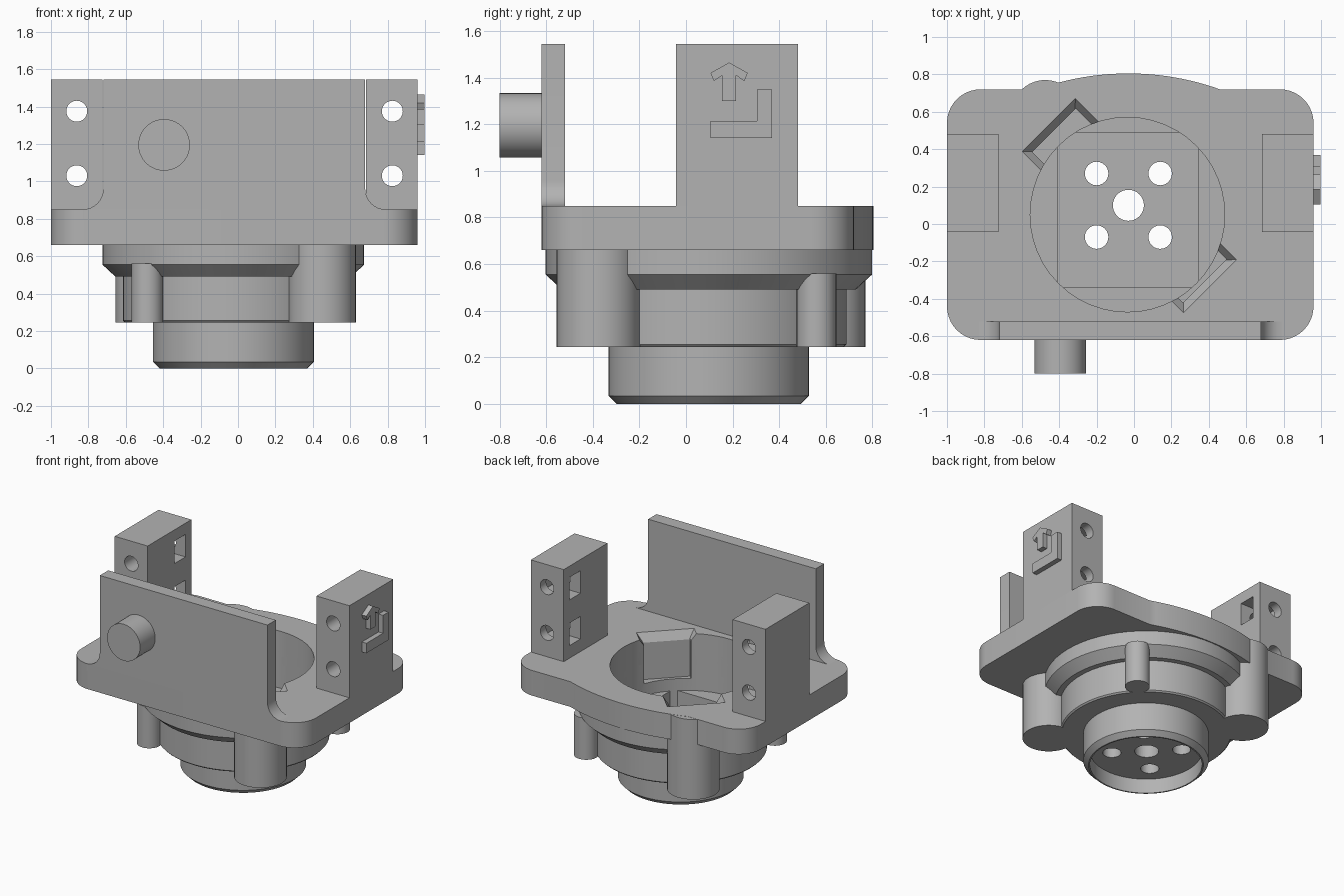
import bpy, bmesh, math

if "Cube" in bpy.data.objects:
    bpy.data.objects.remove(bpy.data.objects["Cube"])

grey = bpy.data.materials.new("plain_grey")
grey.use_nodes = True
COLOUR = (0.45, 0.45, 0.45, 1)
grey.diffuse_color = COLOUR
grey.node_tree.nodes["Principled BSDF"].inputs["Base Color"].default_value = COLOUR

CX, CY = -0.025, 0.098        # axis of the round housing
PLATE_LOW, PLATE_TOP, TOP = 0.66, 0.85, 1.545


def finish(name, bm):
    bmesh.ops.recalc_face_normals(bm, faces=bm.faces)
    mesh = bpy.data.meshes.new(name)
    bm.to_mesh(mesh)
    bm.free()
    mesh.materials.append(grey)
    obj = bpy.data.objects.new(name, mesh)
    bpy.context.collection.objects.link(obj)
    return obj


def place(axis, u, v, w):
    return {"x": (w, u, v), "y": (u, w, v), "z": (u, v, w)}[axis]


def prism(name, pts, axis, a, b, end_pts=None):
    """Extrude an outline along an axis, optionally tapering to a second outline."""
    bm = bmesh.new()
    low = [bm.verts.new(place(axis, u, v, a)) for u, v in pts]
    high = [bm.verts.new(place(axis, u, v, b)) for u, v in (end_pts or pts)]
    bm.faces.new(low)
    bm.faces.new(high)
    n = len(pts)
    for i in range(n):
        j = (i + 1) % n
        bm.faces.new((low[i], low[j], high[j], high[i]))
    return finish(name, bm)


def arc(cx, cy, r, start, end, steps):
    angles = [math.radians(start + (end - start) * i / steps) for i in range(steps + 1)]
    return [(cx + r * math.cos(t), cy + r * math.sin(t)) for t in angles]


def circle(cx, cy, r, n=40):
    return arc(cx, cy, r, 0, 360, n)[:-1]


def rect(x0, x1, y0, y1):
    return [(x0, y0), (x1, y0), (x1, y1), (x0, y1)]


def diagonal_rect(half_len, half_wid):
    """Rectangle around the housing axis, turned toward the large posts."""
    s = math.sqrt(0.5)
    return [(CX + s * (u + v), CY + s * (v - u))
            for u, v in rect(-half_len, half_len, -half_wid, half_wid)]


def lathe(name, profile, segments=64):
    bm = bmesh.new()
    verts = [bm.verts.new((CX + r, CY, z)) for r, z in profile]
    edges = [bm.edges.new(pair) for pair in zip(verts, verts[1:])]
    bmesh.ops.spin(bm, geom=verts + edges, cent=(CX, CY, 0), axis=(0, 0, 1),
                   angle=math.tau, steps=segments)
    bmesh.ops.remove_doubles(bm, verts=bm.verts, dist=0.0005)
    return finish(name, bm)


def cut(obj, cutters):
    bpy.context.view_layer.objects.active = obj
    for cutter in cutters:
        mod = obj.modifiers.new("cut", "BOOLEAN")
        mod.operation, mod.solver, mod.object = "DIFFERENCE", "EXACT", cutter
        bpy.ops.object.modifier_apply(modifier=mod.name)


def smooth(obj):
    bpy.ops.object.select_all(action="DESELECT")
    obj.select_set(True)
    bpy.context.view_layer.objects.active = obj
    bpy.ops.object.shade_smooth_by_angle(angle=math.radians(30))


# Base plate: rounded rectangle with a shallow bulge along the back
R = 0.18
outline = (arc(-1 + R, -0.62 + R, R, 180, 270, 10) + arc(0.96 - R, -0.62 + R, R, 270, 360, 10)
           + arc(0.96 - R, 0.72 - R, R, 0, 90, 10)
           + arc(-0.03, -0.645, 1.45, 70.2, 109.8, 24)
           + arc(-1 + R, 0.72 - R, R, 90, 180, 10))
plate = prism("base_plate", outline, "z", PLATE_LOW, PLATE_TOP)

# Round housing: neck, drum and flared collar in one turned profile
housing = lathe("round_housing", [
    (0, 0.11), (0.385, 0.11), (0.385, 0), (0.395, 0), (0.43, 0.035), (0.43, 0.245),
    (0.58, 0.245), (0.59, 0.255), (0.59, 0.49), (0.63, 0.49), (0.70, 0.555),
    (0.70, 0.70), (0, 0.70)])

# Large and small posts around the drum
large_posts = []
for label, x, y in (("front", 0.45, -0.375), ("back", -0.475, 0.59)):
    large_posts.append(prism(label + "_large_post", circle(x, y, 0.18), "z", 0.245, 0.849))
small_posts = [prism(label + "_small_post", circle(x, y, 0.085, 28), "z", 0.245, 0.56)
               for label, x, y in (("front", -0.485, -0.365), ("back", 0.44, 0.56))]

# Cavity: bore, squarish well, chamfered diagonal notches and floor holes
bore = circle(-0.035, 0.05, 0.52, 48)
cavity = [
    prism("bore_cutter", bore, "z", 0.42, 1.0),
    prism("well_cutter", rect(-0.41, 0.345, -0.34, 0.49), "z", 0.29, 0.5),
    prism("notch_cutter", diagonal_rect(0.57, 0.165), "z", 0.51, 1.0),
    prism("notch_chamfer_cutter", diagonal_rect(0.565, 0.155), "z", 0.78, 0.86,
          diagonal_rect(0.615, 0.207)),
]
bore_limit = prism("well_limit", bore, "z", 0.2, 0.6)
bpy.context.view_layer.objects.active = cavity[1]
limit = cavity[1].modifiers.new("limit", "BOOLEAN")
limit.operation, limit.solver, limit.object = "INTERSECT", "EXACT", bore_limit
bpy.ops.object.modifier_apply(modifier=limit.name)

floor_holes = [prism("centre_hole_cutter", circle(-0.03, 0.1, 0.083, 32), "z", 0.05, 0.6)]
for sx in (-1, 1):
    for sy in (-1, 1):
        floor_holes.append(prism("floor_hole_cutter",
                                 circle(-0.03 + sx * 0.17, 0.1 + sy * 0.17, 0.063, 24),
                                 "z", 0.05, 0.6))
cut(plate, [cavity[0], cavity[2], cavity[3]])
cut(housing, cavity + floor_holes)
for post in large_posts:
    cut(post, cavity)

# Front wall with flared feet
F = 0.11
wall_pts = ([(-0.72 - F, 0.8)] + arc(-0.72 - F, PLATE_TOP + F, F, 270, 360, 8)
            + [(-0.72, TOP), (0.68, TOP)]
            + arc(0.68 + F, PLATE_TOP + F, F, 180, 270, 8) + [(0.68 + F, 0.8)])
wall = prism("front_wall", wall_pts, "y", -0.62, -0.52)

# Round peg on the front wall
peg = prism("front_peg", circle(-0.395, 1.195, 0.138), "y", -0.8, -0.6)

# Side blocks with bolt holes and nut pockets opening inward
blocks, helpers = [], []
for label, x0, x1, hole_x, inner in (("right", -1, -0.725, -0.862, -0.70),
                                     ("left", 0.685, 0.96, 0.825, 0.66)):
    block = prism(label + "_block", rect(x0, x1, -0.042, 0.48), "z", 0.84, TOP)
    deep = hole_x + (hole_x - inner) * 0.6
    cutters = []
    for z in (1.03, 1.375):
        cutters.append(prism("bolt_cutter", circle(hole_x, z, 0.056, 28), "y", -0.2, 0.6))
        cutters.append(prism("pocket_cutter", rect(0.28, 0.41, z - 0.085, z + 0.085), "x",
                             min(inner, deep), max(inner, deep)))
    cut(block, cutters)
    blocks.append(block)
    helpers += cutters

# Raised arrow and corner mark on the outer side of one block
arrow = [(0.185, 1.465), (0.105, 1.42), (0.12, 1.385), (0.155, 1.41), (0.155, 1.3),
         (0.215, 1.3), (0.215, 1.41), (0.25, 1.385), (0.265, 1.42)]
corner = [(0.105, 1.14), (0.37, 1.14), (0.37, 1.35), (0.305, 1.35), (0.305, 1.215),
          (0.105, 1.215)]
prism("raised_arrow", arrow, "x", 0.95, 0.998)
prism("raised_corner_mark", corner, "x", 0.95, 0.998)

# Smooth the curved parts and remove the cutters
for obj in [plate, housing, wall, peg] + large_posts + small_posts + blocks:
    smooth(obj)
for helper in cavity + floor_holes + helpers + [bore_limit]:
    bpy.data.objects.remove(helper)
